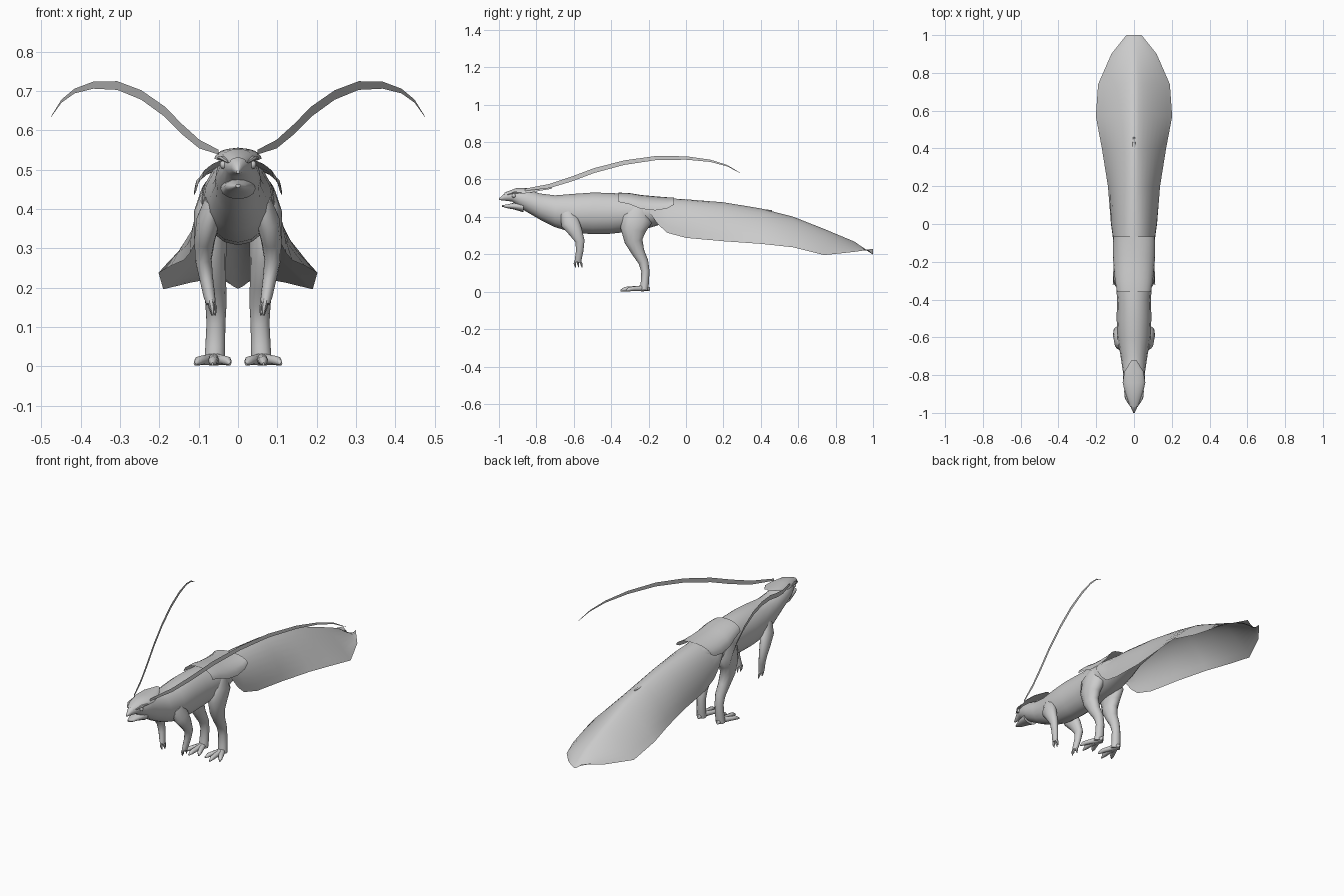
import bpy, bmesh, math
from mathutils import Vector

if "Cube" in bpy.data.objects:
    bpy.data.objects.remove(bpy.data.objects["Cube"])


def finish(name, bm, angle=50):
    bmesh.ops.recalc_face_normals(bm, faces=bm.faces)
    me = bpy.data.meshes.new(name)
    bm.to_mesh(me)
    bm.free()
    ob = bpy.data.objects.new(name, me)
    bpy.context.collection.objects.link(ob)
    bpy.context.view_layer.objects.active = ob
    bpy.ops.object.select_all(action='DESELECT')
    ob.select_set(True)
    bpy.ops.object.shade_smooth_by_angle(angle=math.radians(angle))
    return ob


def bridge(bm, rings, closed):
    for a, b in zip(rings, rings[1:]):
        n = len(a)
        for i in range(n if closed else n - 1):
            j = (i + 1) % n
            bm.faces.new((a[i], a[j], b[j], b[i]))


def tube(bm, path, n=12):
    """Capped tube through (x, y, z, side radius, other radius)."""
    pts = [Vector(p[:3]) for p in path]
    rings = []
    for i, p in enumerate(path):
        d = (pts[min(i + 1, len(pts) - 1)] - pts[max(i - 1, 0)]).normalized()
        u = Vector((1, 0, 0))
        u = (u - d * u.dot(d)).normalized()
        v = d.cross(u)
        ring = []
        for k in range(n):
            t = 2 * math.pi * k / n
            ring.append(bm.verts.new(pts[i] + u * p[3] * math.cos(t) + v * p[4] * math.sin(t)))
        rings.append(ring)
    bridge(bm, rings, True)
    bm.faces.new(rings[0])
    bm.faces.new(rings[-1])


def body_loft(name, stations, n=16):
    """Loft along y from (y, top, bottom, half width)."""
    bm = bmesh.new()
    rings = []
    for y, top, bot, w in stations:
        rings.append([bm.verts.new((w * math.cos(2 * math.pi * k / n), y,
                      (top + bot) / 2 + (top - bot) / 2 * math.sin(2 * math.pi * k / n)))
                      for k in range(n)])
    bridge(bm, rings, True)
    bm.faces.new(rings[0])
    bm.faces.new(rings[-1])
    return finish(name, bm)


def shell(name, stations, flare=False, n=12):
    """Open arched sheet along y from (y, ridge z, edge z, half width)."""
    bm = bmesh.new()
    rings = []
    for y, top, edge, w in stations:
        f = min(max(y / 0.5, 0), 1) if flare else 0
        ring = []
        for k in range(n + 1):
            s = 2 * k / n - 1
            a = s * math.pi / 2
            x = (1 - f) * math.sin(a) + f * s
            drop = (1 - f) * (1 - math.cos(a)) + f * abs(s) ** 1.4
            ring.append(bm.verts.new((w * x, y, top + (edge - top) * drop)))
        rings.append(ring)
    bridge(bm, rings, False)
    return finish(name, bm)


# Body with head, neck and slim inner tail
body_loft("body", [
    (-1.0, .499, .49, .004), (-.97, .525, .487, .017), (-.93, .541, .482, .035),
    (-.89, .547, .45, .049), (-.84, .543, .42, .057), (-.78, .525, .385, .059),
    (-.70, .515, .345, .071), (-.60, .523, .315, .088), (-.50, .53, .308, .092),
    (-.40, .528, .31, .09), (-.30, .52, .322, .095), (-.20, .505, .34, .095),
    (-.10, .495, .37, .08), (0, .487, .40, .055), (.2, .468, .425, .03), (.46, .436, .43, .004)])

# Lower jaw
body_loft("lower_jaw", [
    (-.985, .463, .455, .006), (-.96, .466, .447, .02), (-.92, .475, .44, .034),
    (-.87, .48, .425, .045)], 12)

# Head crest, back saddle and long trailing tail sheet
shell("head_crest", [
    (-.97, .53, .518, .02), (-.91, .553, .522, .044), (-.84, .555, .528, .06),
    (-.78, .555, .54, .05), (-.72, .556, .55, .012)])
shell("back_saddle", [
    (-.36, .53, .48, .09), (-.30, .527, .467, .1), (-.24, .517, .443, .107),
    (-.165, .51, .435, .112), (-.10, .505, .445, .112), (-.065, .503, .465, .108)])
shell("tail_sheet", [
    (-.2, .503, .43, .097), (-.15, .501, .36, .104), (-.1, .5, .315, .108),
    (0, .494, .288, .122), (.2, .478, .27, .138), (.4, .445, .256, .17),
    (.57, .402, .238, .202), (.74, .335, .196, .19), (.9, .268, .213, .12),
    (1.0, .198, .228, .04)], flare=True, n=16)

for side, s in (("right", -1), ("left", 1)):
    # Hind leg with three front toes and a rear toe
    bm = bmesh.new()
    leg = [(.055, -.25, .44, .04, .05), (.066, -.265, .39, .046, .085),
           (.07, -.282, .33, .042, .068), (.066, -.28, .27, .036, .048),
           (.06, -.255, .21, .03, .034), (.056, -.228, .16, .027, .027),
           (.056, -.217, .11, .024, .022), (.058, -.22, .05, .025, .022),
           (.06, -.225, .008, .026, .022)]
    tube(bm, [(s * x, y, z, a, b) for x, y, z, a, b in leg])
    for tx, ty in ((.02, -.325), (.065, -.35), (.11, -.32), (.06, -.195)):
        toe = [(.06, -.225, .018, .016, .016), (.06 + (tx - .06) * .6, -.225 + (ty + .225) * .6, .016, .014, .012),
               (.06 + (tx - .06) * .8, -.225 + (ty + .225) * .8, .014, .012, .012), (tx, ty, .006, .003, .004)]
        tube(bm, [(s * x, y, z, a, b) for x, y, z, a, b in toe], 8)
    finish(side + "_hind_leg", bm)

    # Arm with clawed fingers
    bm = bmesh.new()
    arm = [(.06, -.64, .42, .025, .035), (.076, -.62, .37, .03, .05), (.085, -.59, .32, .026, .037),
           (.088, -.567, .27, .021, .025), (.08, -.568, .22, .017, .02), (.073, -.575, .18, .015, .018),
           (.069, -.578, .16, .012, .018)]
    tube(bm, [(s * x, y, z, a, b) for x, y, z, a, b in arm])
    for fy, fx in ((-.595, .066), (-.577, .06), (-.56, .068)):
        tube(bm, [(s * .07, (fy - .578) / 2, .17, .008, .008),
                  (s * fx, fy, .15, .007, .007), (s * (fx - .002), fy + .004, .13, .002, .002)], 6)
    finish(side + "_arm", bm)

    # Eye and brow
    bm = bmesh.new()
    bmesh.ops.create_uvsphere(bm, u_segments=10, v_segments=6, radius=.011)
    bmesh.ops.translate(bm, verts=bm.verts, vec=(s * .036, -.92, .513))
    tube(bm, [(s * .026, -.955, .52, .003, .003), (s * .041, -.92, .53, .008, .006),
              (s * .05, -.88, .53, .003, .003)], 6)
    finish(side + "_eye", bm)

    # Long curved ribbon plume, flat and upright
    bm = bmesh.new()
    line = [(-.86, .545, .006), (-.73, .565, .011), (-.61, .603, .013), (-.49, .648, .013),
            (-.33, .69, .012), (-.165, .714, .011), (0, .715, .009), (.13, .7, .006),
            (.22, .674, .004), (.29, .635, .001)]
    rows = []
    for i, (y, z, w) in enumerate(line):
        x = s * (.05 + (y + .86) / 1.15 * .425)
        rows.append([bm.verts.new((x, y, z + w)), bm.verts.new((x, y, z - w))])
    bridge(bm, rows, False)
    finish(side + "_plume", bm)
